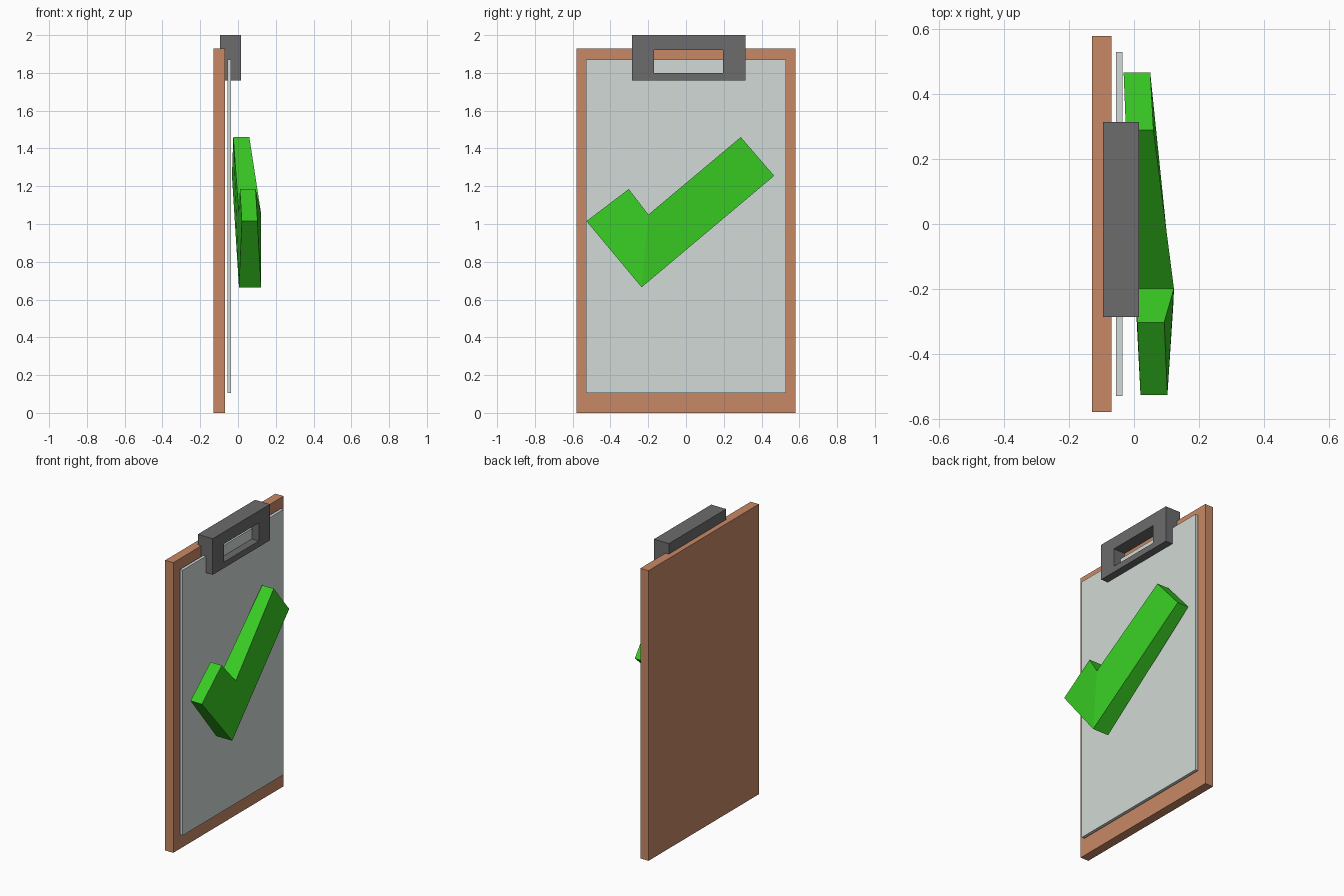
import bpy, bmesh

if "Cube" in bpy.data.objects:
    bpy.data.objects.remove(bpy.data.objects["Cube"])


def finish(name, bm, color):
    bmesh.ops.recalc_face_normals(bm, faces=bm.faces)
    mesh = bpy.data.meshes.new(name)
    bm.to_mesh(mesh)
    bm.free()
    mat = bpy.data.materials.new(name + "_material")
    mat.diffuse_color = (*color, 1)
    mat.use_nodes = True
    mat.node_tree.nodes["Principled BSDF"].inputs["Base Color"].default_value = mat.diffuse_color
    mesh.materials.append(mat)
    ob = bpy.data.objects.new(name, mesh)
    bpy.context.collection.objects.link(ob)
    return ob


def rect(y, z):
    return [(y[0], z[0]), (y[1], z[0]), (y[1], z[1]), (y[0], z[1])]


def ring(bm, pts, x):
    return [bm.verts.new((x, y, z)) for y, z in pts]


def bridge(bm, a, b):
    n = len(a)
    for i in range(n):
        j = (i + 1) % n
        bm.faces.new((a[i], a[j], b[j], b[i]))


def slab(name, x, y, z, color):
    bm = bmesh.new()
    back, front = (ring(bm, rect(y, z), v) for v in x)
    bridge(bm, back, front)
    bm.faces.new(back)
    bm.faces.new(front)
    return finish(name, bm, color)


# Backing board and sheet of paper
slab("board", (-0.13, -0.07), (-0.58, 0.58), (0, 1.93), (0.58, 0.25, 0.13))
slab("paper", (-0.056, -0.036), (-0.53, 0.53), (0.105, 1.87), (0.64, 0.70, 0.67))

# Clip: rectangular frame with an open window
bm = bmesh.new()
outer, window = rect((-0.287, 0.315), (1.76, 2.0)), rect((-0.17, 0.197), (1.80, 1.92))
loops = [ring(bm, pts, x) for pts, x in
         ((outer, -0.095), (outer, 0.015), (window, 0.015), (window, -0.095))]
for i in range(4):
    bridge(bm, loops[i], loops[(i + 1) % 4])
finish("clip", bm, (0.15, 0.15, 0.155))

# Check mark: two arms folded backwards from the elbow; (y, z, back x, front x)
outline = [(-0.527, 1.015, 0.020, 0.103), (-0.235, 0.665, 0.005, 0.122),
           (0.467, 1.255, -0.032, 0.050), (0.290, 1.460, -0.025, 0.060),
           (-0.199, 1.050, 0.005, 0.123), (-0.303, 1.185, 0.010, 0.093)]
bm = bmesh.new()
back = [bm.verts.new((b, y, z)) for y, z, b, f in outline]
front = [bm.verts.new((f, y, z)) for y, z, b, f in outline]
bridge(bm, back, front)
for side in (back, front):
    for arm in ((0, 1, 4, 5), (1, 2, 3, 4)):
        bm.faces.new([side[i] for i in arm])
finish("check_mark", bm, (0.04, 0.60, 0.017))
